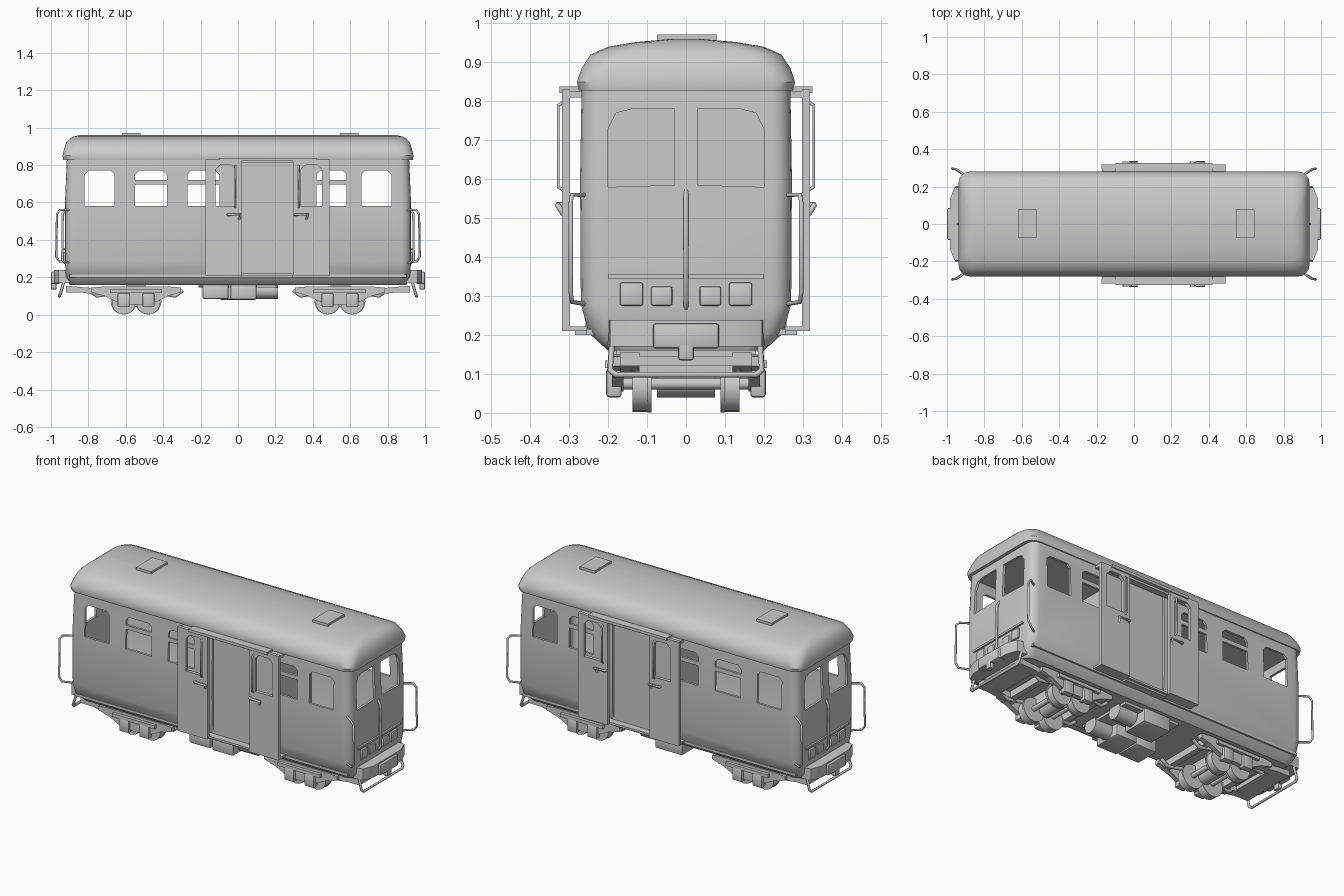
import bpy, bmesh, math
from mathutils import Vector, Matrix

if "Cube" in bpy.data.objects:
    bpy.data.objects.remove(bpy.data.objects["Cube"])


def finish(name, bm):
    bmesh.ops.recalc_face_normals(bm, faces=bm.faces)
    me = bpy.data.meshes.new(name)
    bm.to_mesh(me)
    bm.free()
    ob = bpy.data.objects.new(name, me)
    bpy.context.collection.objects.link(ob)
    return ob


def add_box(bm, x0, x1, y0, y1, z0, z1):
    m = Matrix.LocRotScale(Vector(((x0 + x1) / 2, (y0 + y1) / 2, (z0 + z1) / 2)), None,
                           Vector((abs(x1 - x0), abs(y1 - y0), abs(z1 - z0))))
    bmesh.ops.create_cube(bm, size=1, matrix=m)


def box(name, *dims, bevel=0):
    bm = bmesh.new()
    add_box(bm, *dims)
    if bevel:
        bmesh.ops.bevel(bm, geom=bm.edges[:], offset=bevel, segments=2, affect='EDGES', profile=0.5)
    return finish(name, bm)


def add_prism(bm, pts, a, b, place):
    lo = [bm.verts.new(place(p, a)) for p in pts]
    hi = [bm.verts.new(place(p, b)) for p in pts]
    bm.faces.new(lo)
    bm.faces.new(hi[::-1])
    for i in range(len(pts)):
        j = (i + 1) % len(pts)
        bm.faces.new((lo[i], lo[j], hi[j], hi[i]))


def along_x(p, t): return (t, p[0], p[1])
def along_y(p, t): return (p[0], t, p[1])
def along_z(p, t): return (p[0], p[1], t)


def prism(name, pts, a, b, place):
    bm = bmesh.new()
    add_prism(bm, pts, a, b, place)
    return finish(name, bm)


def cyl(name, r, depth, loc, axis, seg=20):
    bm = bmesh.new()
    rot = {'x': Matrix.Rotation(math.pi / 2, 4, 'Y'), 'y': Matrix.Rotation(math.pi / 2, 4, 'X'),
           'z': Matrix()}[axis]
    bmesh.ops.create_cone(bm, cap_ends=True, segments=seg, radius1=r, radius2=r, depth=depth,
                          matrix=Matrix.Translation(loc) @ rot)
    return finish(name, bm)


def tube(name, pts, r):
    cu = bpy.data.curves.new(name, 'CURVE')
    cu.dimensions = '3D'
    cu.bevel_depth, cu.bevel_resolution, cu.use_fill_caps = r, 1, True
    sp = cu.splines.new('POLY')
    sp.points.add(len(pts) - 1)
    for p, c in zip(sp.points, pts):
        p.co = (*c, 1)
    ob = bpy.data.objects.new(name, cu)
    bpy.context.collection.objects.link(ob)


def loft(name, rings, cap_top):
    """Stack of rounded rectangles: z, half length, half width, corner radius."""
    bm = bmesh.new()
    prev = None
    for z, hx, hy, r in rings:
        ring = []
        for k, (sx, sy) in enumerate(((1, 1), (-1, 1), (-1, -1), (1, -1))):
            for i in range(5):
                a = math.pi / 2 * (k + i / 4)
                ring.append(bm.verts.new((sx * (hx - r) + r * math.cos(a), sy * (hy - r) + r * math.sin(a), z)))
        if prev is None:
            bm.faces.new(ring)
        else:
            for i in range(20):
                j = (i + 1) % 20
                bm.faces.new((prev[i], prev[j], ring[j], ring[i]))
        prev = ring
    if cap_top:
        bm.faces.new(prev)
    return finish(name, bm)


def apply(ob, kind, **kw):
    m = ob.modifiers.new(kind, kind)
    for k, v in kw.items():
        setattr(m, k, v)
    bpy.context.view_layer.objects.active = ob
    bpy.ops.object.modifier_apply(modifier=m.name)


def cut(ob, bm):
    cutter = finish("cutter", bm)
    cutter.hide_render = True
    apply(ob, 'BOOLEAN', operation='DIFFERENCE', solver='EXACT', object=cutter)
    bpy.data.objects.remove(cutter)


# Hollow body with window and door openings
body = loft("body_shell", [(.16, .90, .20, .05), (.205, .92, .25, .05), (.28, .925, .27, .05),
                           (.60, .925, .272, .05), (.835, .915, .268, .05)], False)
apply(body, 'SOLIDIFY', thickness=.014, offset=-1)
SIDE_WINDOWS = [(-.82, -.66), (-.55, -.38), (-.27, -.10), (.42, .58), (.66, .82)]
bm = bmesh.new()
for x0, x1 in SIDE_WINDOWS:
    c = .02
    pts = [(x0, .58), (x1, .58), (x1, .77 - c), (x1 - c, .77), (x0 + c, .77), (x0, .77 - c)]
    add_prism(bm, pts, -.4, .4, along_y)
add_box(bm, .02, .295, -.4, .4, .215, .82)
for sx in (-1, 1):
    for sy in (-1, 1):
        pts = [(.03 * sy, .585), (.20 * sy, .58), (.20 * sy, .73), (.18 * sy, .77), (.14 * sy, .78), (.03 * sy, .78)]
        add_prism(bm, pts, sx * .85, sx * 1.0, along_x)
cut(body, bm)

# Roof with two hatches
loft("roof", [(.828, .935, .275, .06), (.85, .938, .28, .06), (.885, .93, .268, .07), (.92, .92, .245, .08),
              (.94, .90, .20, .08), (.952, .88, .13, .06), (.96, .85, .04, .03)], True)
for x0, x1 in ((-.62, -.52), (.545, .645)):
    box("roof_hatch", x0, x1, -.075, .08, .945, .972)

# Floor and vestibule partitions
box("floor", -.90, .90, -.255, .255, .20, .215)
for x in (.01, .295):
    box("partition", x, x + .01, -.255, .255, .21, .83)

for sy in (-1, 1):
    # Inner door panel and doorway step
    box("inner_door", .015, .30, sy * .245, sy * .258, .21, .83)
    box("door_step", .02, .295, sy * .25, sy * .285, .20, .215)
    # Sliding doors with windows, bars and handles
    for x0, x1, w0, w1, h0 in ((-.175, .02, -.12, -.01, -.055), (.295, .49, .335, .45, .305)):
        door = box("sliding_door", x0, x1, sy * .298, sy * .318, .21, .83)
        bm = bmesh.new()
        c = .025
        add_prism(bm, [(w0, .58), (w1, .58), (w1, .80 - c), (w1 - c, .80), (w0 + c, .80), (w0, .80 - c)],
                  -.4, .4, along_y)
        cut(door, bm)
        tube("door_handle", [(h0, sy * .315, .535), (h0, sy * .33, .535), (h0 + .07, sy * .33, .535),
                             (h0 + .06, sy * .315, .51)], .007)
        e = -.015 if x0 < 0 else .325
        tube("door_grab_bar", [(e, sy * .31, .57), (e, sy * .328, .58), (e, sy * .328, .79), (e, sy * .31, .80)], .005)
    # Door rails
    box("door_top_rail", -.10, .42, sy * .265, sy * .325, .822, .838)
    box("door_guide", -.17, .49, sy * .268, sy * .305, .81, .826)
    box("door_bottom_rail", -.17, .49, sy * .255, sy * .30, .21, .222)
    # Sliding window crossbars
    for x0, x1 in SIDE_WINDOWS[1:4]:
        box("window_bar", x0, x1, sy * .255, sy * .268, .695, .72)

for sx in (-1, 1):
    # Bumper, coupler and end trim
    prism("bumper", [(sx * .90, -.20), (sx * .96, -.195), (sx * .985, -.13), (sx * .985, .13),
                     (sx * .96, .195), (sx * .90, .20)], .17, .238, along_z)
    box("coupler_box", sx * .95, sx * 1.0, -.085, .085, .165, .23, bevel=.008)
    box("coupler_hook", sx * .97, sx * 1.0, -.02, .02, .135, .20, bevel=.006)
    box("end_ledge", sx * .92, sx * .935, -.20, .20, .345, .357)
    tube("end_post", [(sx * .92, 0, .57), (sx * .937, 0, .54), (sx * .94, 0, .29), (sx * .92, 0, .27)], .007)
    # U-shaped step rail under the bumper
    tube("step_rail", [(sx * .93, -.19, .18), (sx * .95, -.195, .11), (sx * .955, -.18, .098),
                       (sx * .955, .18, .098), (sx * .95, .195, .11), (sx * .93, .19, .18)], .008)
    box("under_beam", sx * .80, sx * .92, -.17, .17, .12, .145)
    for sy in (-1, 1):
        box("end_lamp", sx * .915, sx * .936, sy * .11, sy * .17, .275, .335, bevel=.006)
        box("marker_lamp", sx * .915, sx * .934, sy * .035, sy * .09, .275, .325, bevel=.006)
        # Corner grab rails
        tube("corner_rail", [(sx * .905, sy * .262, .56), (sx * .95, sy * .293, .56), (sx * .968, sy * .296, .54),
                             (sx * .972, sy * .296, .31), (sx * .955, sy * .293, .285), (sx * .905, sy * .262, .28)], .006)
        # Guard brackets between bogie and bumper
        prism("guard_arm", [(sx * .70, .10), (sx * .92, .13), (sx * .92, .155), (sx * .70, .135)],
              sy * .12, sy * .17, along_y)

    # Bogies
    cx = sx * .545
    for x in (cx - .066, cx + .066):
        cyl("axle", .015, .36, (x, 0, .075), 'y', 12)
        for sy in (-1, 1):
            cyl("wheel", .064, .04, (x, sy * .118, .066), 'y')
            cyl("wheel_flange", .07, .01, (x, sy * .094, .071), 'y')
            box("axle_box", x - .032, x + .032, sy * .165, sy * .205, .04, .115, bevel=.008)
    for sy in (-1, 1):
        pts = [(-.18, .15), (-.24, .145), (-.24, .12), (-.17, .10), (-.11, .07), (-.03, .055),
               (.03, .055), (.11, .07), (.17, .10), (.24, .12), (.24, .145), (.18, .15)]
        prism("bogie_side_frame", [(cx + a, z) for a, z in pts], sy * .16, sy * .19, along_y)
        box("leaf_spring", cx - .14, cx + .14, sy * .19, sy * .208, .115, .135)
        for d in (-1, 1):
            tube("brake_rod", [(cx + d * .10, sy * .13, .12), (cx + d * .21, sy * .13, .10),
                               (cx + d * .25, sy * .13, .13)], .011)
    box("bogie_bolster", cx - .05, cx + .05, -.18, .18, .10, .175)
    cyl("traction_motor", .045, .15, (cx, 0, .085), 'y', 16)
    for d in (-1, 1):
        box("bogie_cross_beam", cx + d * .165, cx + d * .20, -.19, .19, .105, .145)

# Underfloor equipment
box("equipment_tray", -.16, .20, -.17, .17, .145, .18)
box("battery_box", -.19, -.05, -.19, -.04, .085, .165, bevel=.01)
box("control_box", -.04, .10, -.19, -.02, .08, .17, bevel=.01)
box("resistor_box", -.10, .08, .02, .18, .08, .17, bevel=.01)
cyl("air_tank", .046, .13, (.15, -.10, .13), 'x')
cyl("compressor", .046, .12, (.15, .09, .13), 'x')
cyl("air_pipe", .01, .42, (.0, -.16, .155), 'x', 8)

# Smooth shading with sharp edges kept
bpy.ops.object.select_all(action='DESELECT')
for ob in bpy.data.objects:
    if ob.type == 'MESH':
        ob.select_set(True)
        bpy.context.view_layer.objects.active = ob
bpy.ops.object.shade_smooth_by_angle(angle=math.radians(35))
